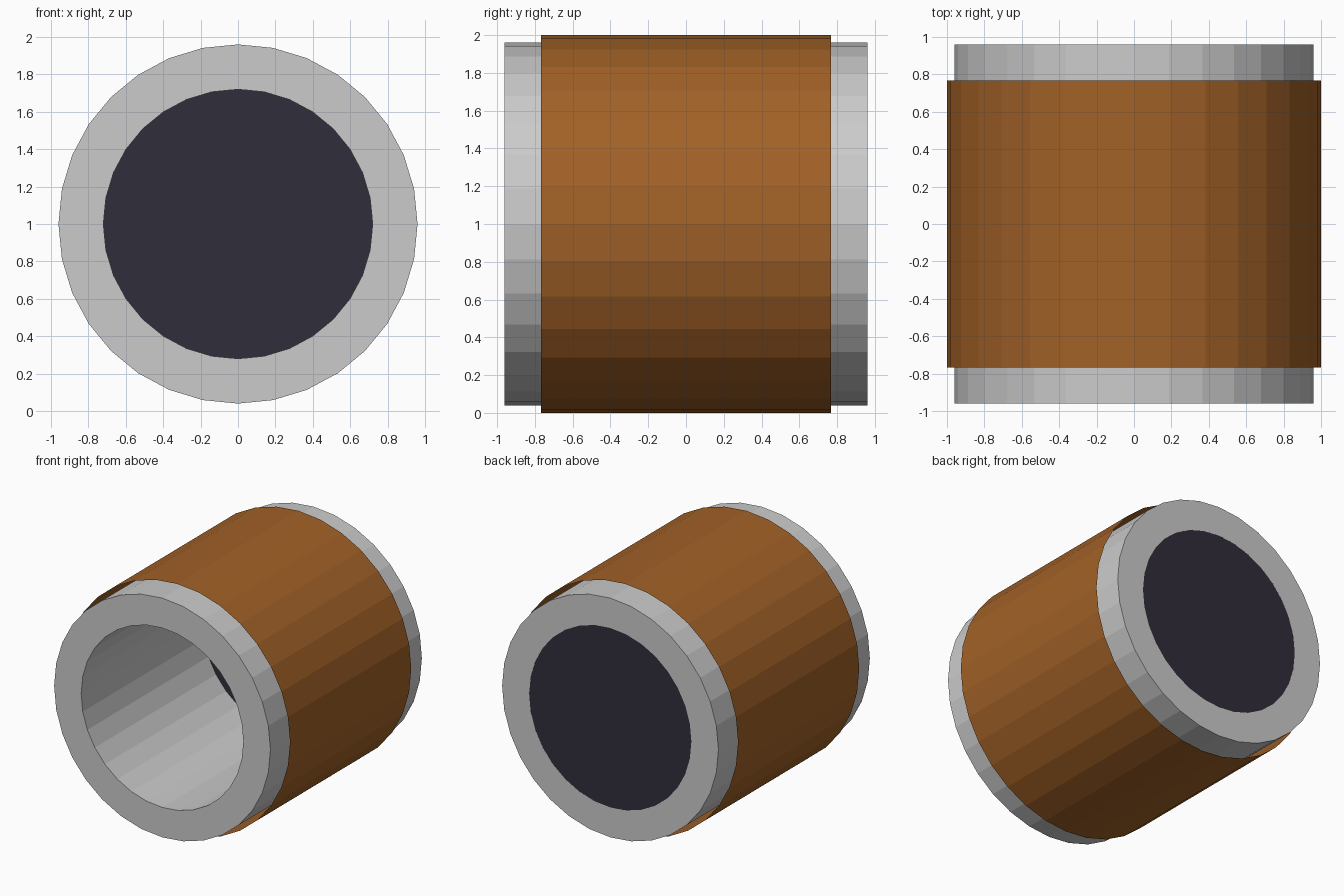
import bpy, bmesh
from math import radians

if "Cube" in bpy.data.objects:
    bpy.data.objects.remove(bpy.data.objects["Cube"])

SIDES = 32


def material(name, rgb):
    mat = bpy.data.materials.new(name)
    mat.diffuse_color = (*rgb, 1)
    mat.use_nodes = True
    mat.node_tree.nodes["Principled BSDF"].inputs["Base Color"].default_value = mat.diffuse_color
    return mat


def revolve(name, profile, closed=False, caps=False, mat=None):
    """Turn (radius, y) points about the y axis at z = 1."""
    bm = bmesh.new()
    verts = [bm.verts.new((r, y, 1)) for r, y in profile]
    pairs = list(zip(verts, verts[1:]))
    if closed:
        pairs.append((verts[-1], verts[0]))
    edges = [bm.edges.new(p) for p in pairs]
    bmesh.ops.spin(bm, geom=verts + edges, cent=(0, 0, 1), axis=(0, 1, 0),
                   angle=radians(360), steps=SIDES)
    bmesh.ops.remove_doubles(bm, verts=bm.verts[:], dist=0.0002)
    if caps:
        rims = [e for e in bm.edges if e.is_boundary]
        bmesh.ops.holes_fill(bm, edges=rims, sides=0)
    bmesh.ops.recalc_face_normals(bm, faces=bm.faces[:])
    mesh = bpy.data.meshes.new(name)
    bm.to_mesh(mesh)
    bm.free()
    if mat:
        mesh.materials.append(mat)
    obj = bpy.data.objects.new(name, mesh)
    bpy.context.collection.objects.link(obj)
    return obj


# Thick grey tube with flat end rings
revolve("tube", [(0.96, -0.96), (0.96, 0.96), (0.72, 0.96), (0.72, -0.96)],
        closed=True)

# Open bronze sleeve standing slightly off the tube
revolve("outer_sleeve", [(1.0, -0.768), (1.0, 0.768)],
        mat=material("bronze", (0.36, 0.12, 0.02)))

# Dark plug closing the back end, its rim sunk into the tube wall
revolve("back_plug", [(0.768, 0.576), (0.768, 0.9595)], caps=True,
        mat=material("dark", (0.03, 0.026, 0.042)))
